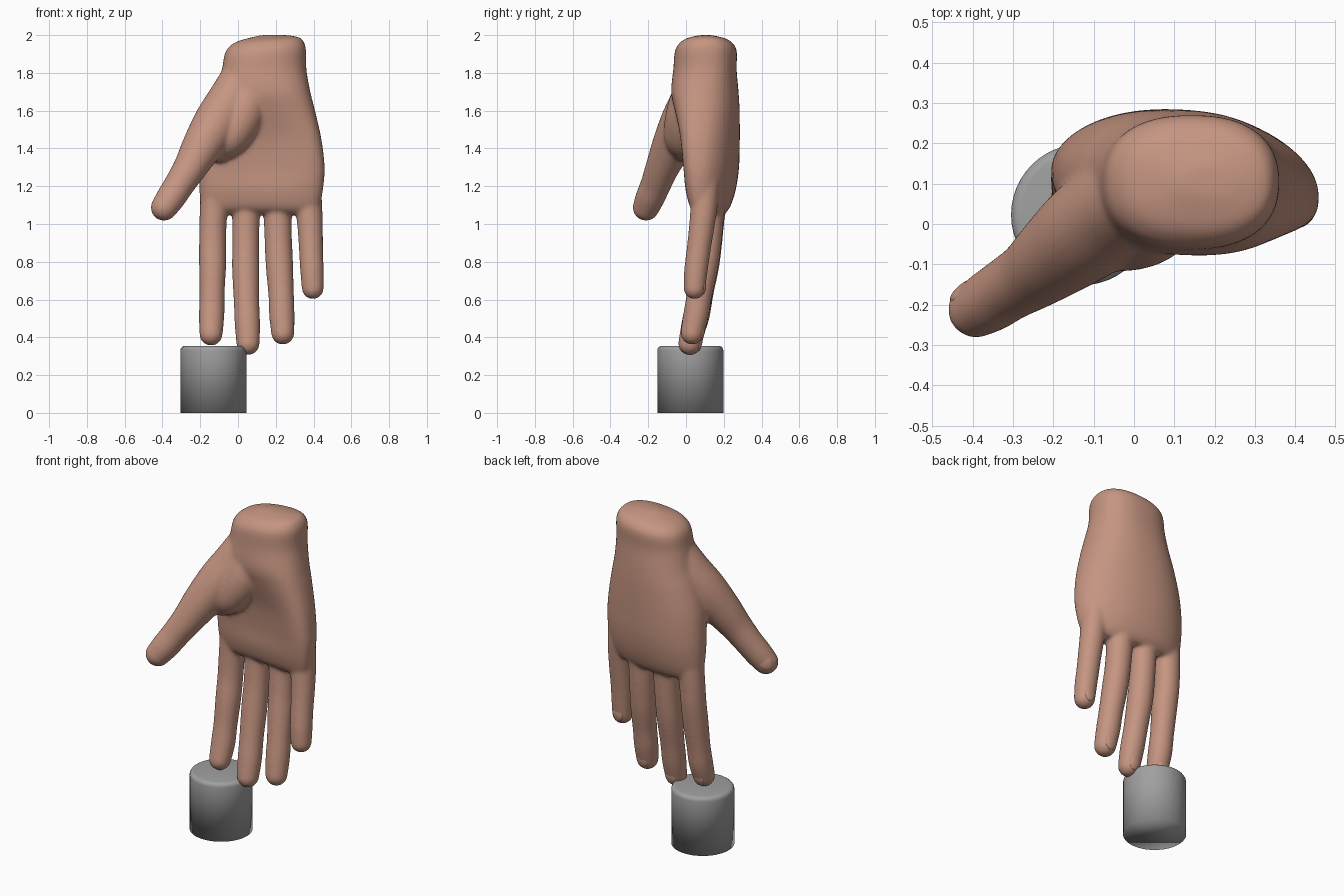
import bpy, bmesh, math
from mathutils import Vector, Matrix

cube = bpy.data.objects.get("Cube")
if cube:
    bpy.data.objects.remove(cube)


def material(name, rgb):
    m = bpy.data.materials.new(name)
    m.use_nodes = True
    m.diffuse_color = (*rgb, 1)
    bsdf = m.node_tree.nodes["Principled BSDF"]
    bsdf.inputs["Base Color"].default_value = (*rgb, 1)
    bsdf.inputs["Roughness"].default_value = 0.6
    return m


skin = material("skin", (0.56, 0.30, 0.22))
grey = material("grey", (0.35, 0.35, 0.35))


def make_object(name, bm, mat):
    bmesh.ops.recalc_face_normals(bm, faces=bm.faces[:])
    mesh = bpy.data.meshes.new(name)
    bm.to_mesh(mesh)
    bm.free()
    mesh.materials.append(mat)
    for p in mesh.polygons:
        p.use_smooth = True
    obj = bpy.data.objects.new(name, mesh)
    bpy.context.collection.objects.link(obj)
    return obj


def smooth_rows(rows, steps=5):
    """Fill in rows between the given ones along a flowing curve."""
    result = []
    for i in range(len(rows) - 1):
        quad = [Vector(rows[min(max(k, 0), len(rows) - 1)]) for k in range(i - 1, i + 3)]
        a, b, c, d = quad
        for s in range(steps):
            t = s / steps
            result.append(b + (c - a) * (t / 2) + (2 * a - 5 * b + 4 * c - d) * (t * t / 2)
                          + (3 * b - a - 3 * c + d) * (t ** 3 / 2))
    return result + [Vector(rows[-1])]


def loft(bm, rings):
    """Skin a list of point rings into a closed tube."""
    loops = [[bm.verts.new(p) for p in ring] for ring in rings]
    n = len(loops[0])
    for a, b in zip(loops, loops[1:]):
        for i in range(n):
            j = (i + 1) % n
            bm.faces.new((a[i], a[j], b[j], b[i]))
    bm.faces.new(loops[0])
    bm.faces.new(loops[-1][::-1])


def digit(bm, path):
    """Round tube along (x, y, z, radius) points, with a ball at the tip."""
    rows = smooth_rows(path)
    pts = [Vector(row[:3]) for row in rows]
    rings = []
    for i, (p, row) in enumerate(zip(pts, rows)):
        tangent = (pts[min(i + 1, len(pts) - 1)] - pts[max(i - 1, 0)]).normalized()
        side = tangent.cross(Vector((0, 1, 0))).normalized()
        up = side.cross(tangent)
        angles = [math.tau * k / 24 for k in range(24)]
        rings.append([p + row[3] * (math.cos(a) * side + math.sin(a) * up) for a in angles])
    loft(bm, rings)
    bmesh.ops.create_uvsphere(bm, u_segments=24, v_segments=16, radius=path[-1][3],
                              matrix=Matrix.Translation(pts[-1]))


def palm_ring(z, x0, x1, y0, y1, arch, cup, lean):
    """Rounded section, bent so the knuckles arch and the palm hollows."""
    ring = []
    for k in range(48):
        a = math.tau * k / 48
        c, s = math.cos(a), math.sin(a)
        u = math.copysign(abs(c) ** 0.85, c)
        v = math.copysign(abs(s) ** 0.85, s)
        y = (y0 + y1) / 2 + v * (y1 - y0) / 2 - arch * (0.035 * u * u + 0.03 * u)
        if v < 0:
            y -= cup * v * (1 - u * u)
        ring.append(((x0 + x1) / 2 + u * (x1 - x0) / 2, y, z + lean * u))
    return ring


# Palm and wrist sections: z, x range, y range, knuckle arch, hollow, lean
palm = [
    (1.05, -0.17, 0.41, 0.085, 0.195, 1, 0, 0),
    (1.09, -0.195, 0.43, 0.04, 0.23, 1, 0, 0),
    (1.18, -0.205, 0.45, 0.005, 0.26, 1, 0.01, 0),
    (1.30, -0.205, 0.459, -0.02, 0.278, 1, 0.03, 0),
    (1.45, -0.19, 0.442, -0.05, 0.283, 0.8, 0.04, 0),
    (1.60, -0.15, 0.408, -0.075, 0.283, 0.5, 0.02, 0),
    (1.70, -0.115, 0.383, -0.078, 0.278, 0.3, 0, 0),
    (1.82, -0.085, 0.362, -0.067, 0.268, 0, 0, 0),
    (1.91, -0.072, 0.36, -0.06, 0.27, 0, 0, 0.015),
    (1.95, -0.05, 0.348, -0.04, 0.253, 0, 0, 0.015),
    (1.978, 0.0, 0.325, -0.005, 0.215, 0, 0, 0.01),
    (2.0, 0.12, 0.26, 0.07, 0.14, 0, 0, 0),
]

# Centre line and radius of each digit, from its root to its tip
digits = {
    "index": [(-0.115, 0.135, 1.2, 0.08), (-0.13, 0.13, 1.05, 0.074), (-0.135, 0.12, 0.9, 0.072),
              (-0.135, 0.1, 0.77, 0.072), (-0.138, 0.077, 0.62, 0.067), (-0.14, 0.057, 0.51, 0.068),
              (-0.143, 0.03, 0.417, 0.062)],
    "middle": [(0.045, 0.145, 1.2, 0.082), (0.042, 0.133, 1.05, 0.074), (0.041, 0.12, 0.9, 0.072),
               (0.041, 0.1, 0.76, 0.073), (0.045, 0.067, 0.59, 0.068), (0.05, 0.043, 0.47, 0.068),
               (0.053, 0.02, 0.367, 0.062)],
    "ring": [(0.215, 0.135, 1.2, 0.08), (0.21, 0.127, 1.05, 0.075), (0.214, 0.115, 0.9, 0.073),
             (0.22, 0.097, 0.77, 0.073), (0.228, 0.072, 0.63, 0.068), (0.232, 0.053, 0.52, 0.068),
             (0.237, 0.033, 0.422, 0.062)],
    "little": [(0.36, 0.105, 1.25, 0.077), (0.375, 0.095, 1.09, 0.072), (0.383, 0.08, 0.96, 0.067),
               (0.387, 0.065, 0.85, 0.064), (0.392, 0.052, 0.75, 0.063), (0.396, 0.045, 0.66, 0.059)],
    "thumb": [(0.03, 0.08, 1.78, 0.115), (-0.04, 0.04, 1.65, 0.125), (-0.115, -0.015, 1.53, 0.125),
              (-0.19, -0.075, 1.41, 0.108), (-0.253, -0.125, 1.3, 0.09), (-0.31, -0.16, 1.21, 0.081),
              (-0.355, -0.19, 1.14, 0.078), (-0.392, -0.212, 1.087, 0.071)],
}

# Fleshy pad that blends the thumb root into the palm
thumb_pad = [(0.08, 0.07, 1.77, 0.11), (0.03, 0.02, 1.6, 0.122), (-0.04, -0.01, 1.47, 0.108),
             (-0.1, 0.0, 1.41, 0.085)]

# Hand: overlapping forms fused into one smooth skin
bm = bmesh.new()
loft(bm, [palm_ring(*row) for row in smooth_rows(palm)])
for path in [*digits.values(), thumb_pad]:
    digit(bm, path)
hand = make_object("hand", bm, skin)
fuse = hand.modifiers.new("fuse", "REMESH")
fuse.mode = "VOXEL"
fuse.voxel_size = 0.008
fuse.use_smooth_shade = True
soften = hand.modifiers.new("soften", "SMOOTH")
soften.factor = 0.5
soften.iterations = 25

# Fingernails: shallow ovals set into the back of each tip
for name, path in digits.items():
    tip, before = Vector(path[-1][:3]), Vector(path[-2][:3])
    r = path[-1][3]
    along = (tip - before).normalized()
    back = Vector((-0.55, 0.6, 0.1)) if name == "thumb" else Vector((0, 1, 0))
    out = (back - along * back.dot(along)).normalized()
    across = along.cross(out)
    frame = Matrix((across, along, out)).transposed().to_4x4()
    place = Matrix.Translation(tip - along * r * 0.2 + out * r * 0.8)
    bm = bmesh.new()
    bmesh.ops.create_uvsphere(bm, u_segments=20, v_segments=10, radius=r,
                              matrix=place @ frame @ Matrix.Diagonal((0.55, 0.7, 0.23, 1)))
    make_object(name + "_nail", bm, skin)

# Stand under the index finger
bm = bmesh.new()
bmesh.ops.create_cone(bm, cap_ends=True, segments=48, radius1=0.175, radius2=0.175, depth=0.355,
                      matrix=Matrix.Translation((-0.13, 0.023, 0.1775)))
rim = [e for e in bm.edges if all(v.co.z > 0.3 for v in e.verts)]
bmesh.ops.bevel(bm, geom=rim, offset=0.025, segments=4, profile=0.5, affect="EDGES")
make_object("stand", bm, grey)
